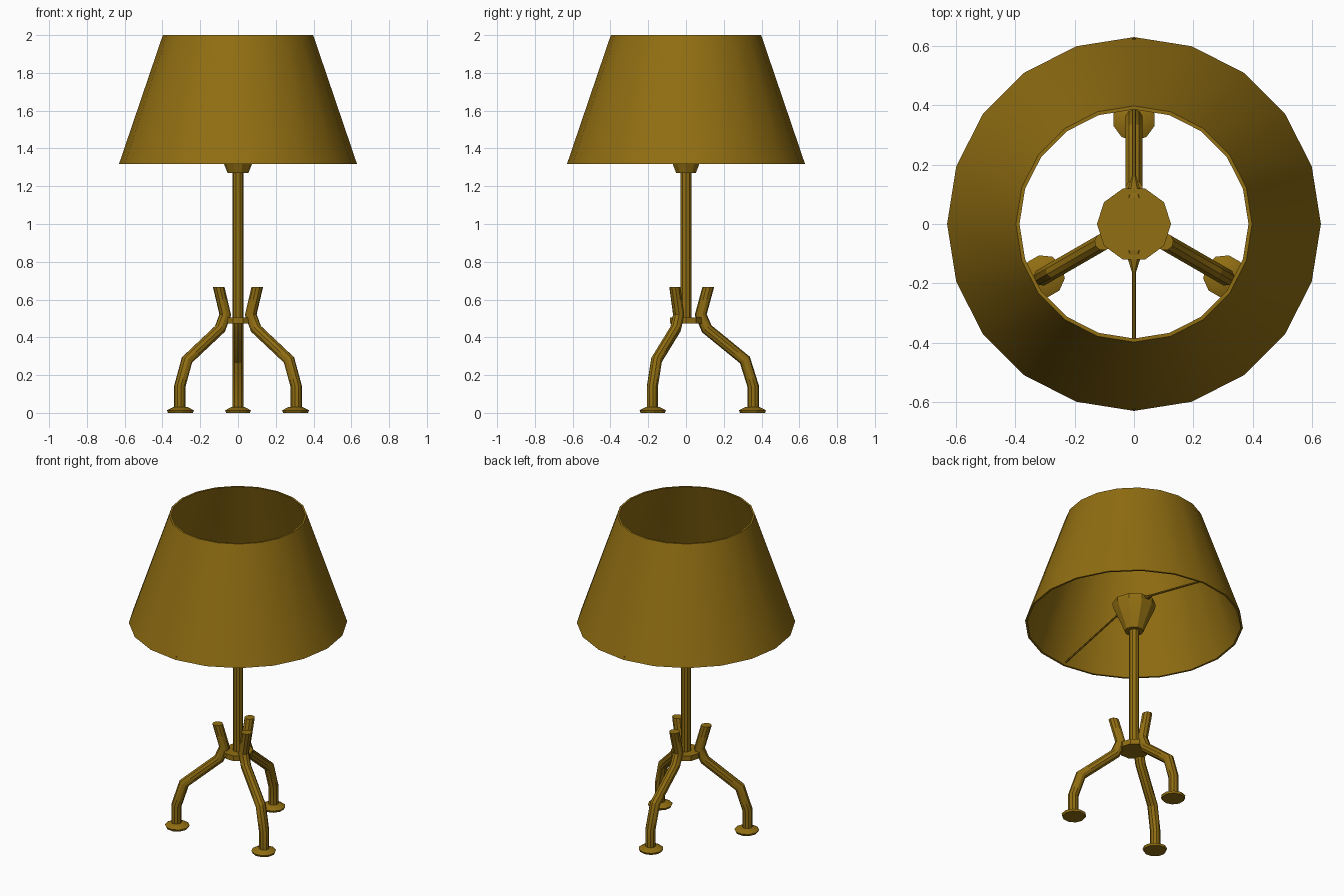
import bpy, bmesh
from math import sin, cos, pi, radians
from mathutils import Vector, Matrix

cube = bpy.data.objects.get("Cube")
if cube:
    bpy.data.objects.remove(cube, do_unlink=True)

# Single antique brass finish
brass = bpy.data.materials.new("antique_brass")
brass.use_nodes = True
colour = (0.283, 0.156, 0.006, 1)
brass.diffuse_color = colour
brass.node_tree.nodes["Principled BSDF"].inputs["Base Color"].default_value = colour

X, Y, Z = Vector((1, 0, 0)), Vector((0, 1, 0)), Vector((0, 0, 1))


def loft(name, rings, sides, closed=False, turn=0.0):
    """Skin rings given as (centre, u axis, v axis), then turn about z."""
    bm = bmesh.new()
    loops = []
    for c, u, v in rings:
        angles = [2 * pi * i / sides for i in range(sides)]
        loops.append([bm.verts.new(c + u * cos(a) + v * sin(a)) for a in angles])
    pairs = list(zip(loops, loops[1:]))
    if closed:
        pairs.append((loops[-1], loops[0]))
    else:
        bm.faces.new(loops[0])
        bm.faces.new(loops[-1])
    for a, b in pairs:
        for i in range(sides):
            j = (i + 1) % sides
            bm.faces.new((a[i], a[j], b[j], b[i]))
    bm.transform(Matrix.Rotation(turn, 4, 'Z'))
    bmesh.ops.recalc_face_normals(bm, faces=bm.faces)
    mesh = bpy.data.meshes.new(name)
    bm.to_mesh(mesh)
    bm.free()
    mesh.materials.append(brass)
    obj = bpy.data.objects.new(name, mesh)
    bpy.context.collection.objects.link(obj)
    bpy.ops.object.select_all(action='DESELECT')
    obj.select_set(True)
    bpy.context.view_layer.objects.active = obj
    bpy.ops.object.shade_smooth_by_angle(angle=radians(30))
    return obj


def lathe(name, profile, sides, offset=0.0, **options):
    """Revolve (radius, height) points about an upright axis."""
    rings = [(X * offset + Z * h, X * r, Y * r) for r, h in profile]
    return loft(name, rings, sides, **options)


def bent_tube(name, path, radius, sides, turn):
    """Mitred tube in the x-z plane, both ends cut level."""
    pts = [Vector((x, 0, z)) for x, z in path]
    rings = []
    for i, p in enumerate(pts):
        t = (pts[min(i + 1, len(pts) - 1)] - pts[max(i, 1) - 1]).normalized()
        if 0 < i < len(pts) - 1:
            before = (p - pts[i - 1]).normalized()
            t = (before + (pts[i + 1] - p).normalized()).normalized()
            u = Vector((t.z, 0, -t.x)) / before.dot(t)
        else:
            u = X / abs(t.z)
        rings.append((p, u * radius, Y * radius))
    return loft(name, rings, sides, turn=turn)


# Thin-walled open shade
lathe("lamp_shade", [(0.63, 1.318), (0.398, 2.0), (0.386, 2.0), (0.618, 1.318)],
      20, closed=True)

# Central pole, hub plate and flared socket
lathe("pole", [(0.03, 0.475), (0.03, 1.30)], 10)
lathe("hub", [(0.088, 0.472), (0.088, 0.505)], 10)
lathe("socket", [(0.055, 1.27), (0.075, 1.32), (0.122, 1.425), (0.125, 1.455)], 10)

# Thin rods carrying the shade, flaring where they meet the socket
for side, word in ((1, "back"), (-1, "front")):
    stations = [(0.09, 1.447, 0.03, 0.012), (0.165, 1.44, 0.006, 0.006),
                (0.625, 1.334, 0.006, 0.006)]
    loft(word + "_shade_rod",
         [(Vector((0, side * y, z)), X * w, Z * h) for y, z, w, h in stations], 6)

# Three bent legs on round feet
leg_path = [(0.356, 0.02), (0.356, 0.14), (0.312, 0.28), (0.11, 0.445),
            (0.078, 0.52), (0.118, 0.667)]
for degrees, word in ((90, "back"), (-30, "left"), (210, "right")):
    turn = radians(degrees)
    bent_tube(word + "_leg", leg_path, 0.03, 10, turn)
    lathe(word + "_foot", [(0.066, 0), (0.072, 0.013), (0.04, 0.03)], 10,
          offset=0.352, turn=turn)
